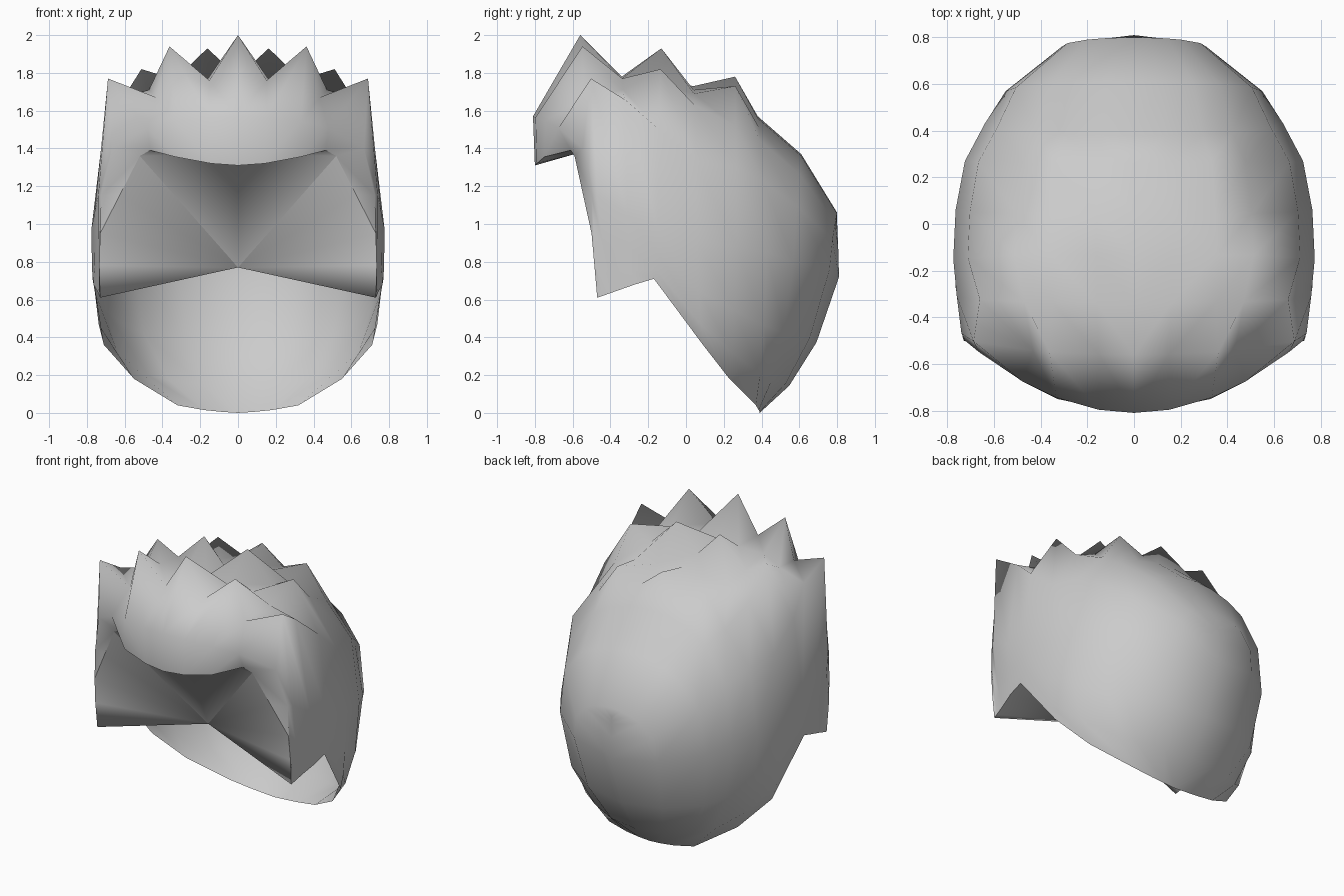
import bpy, bmesh, math

if "Cube" in bpy.data.objects:
    bpy.data.objects.remove(bpy.data.objects["Cube"])

# Half hoops running front to back: top y,z | widest y,x,z | rim y,x,z
STATIONS = [
    (-.81, 1.57, -.50, .725, 1.15, -.44, .735, .62),
    (-.56, 1.76, -.47, .74, 1.15, -.37, .745, .645),
    (-.34, 1.78, -.31, .76, 1.05, -.27, .765, .68),
    (-.13, 1.80, -.15, .775, .98, -.17, .77, .71),
    (.04, 1.73, .06, .765, .90, .09, .71, .36),
    (.26, 1.70, .27, .725, .88, .23, .55, .18),
    (.38, 1.57, .43, .64, .85, .37, .32, .04),
    (.61, 1.37, .57, .55, .80, .385, .18, .015),
    (.80, 1.06, .76, .31, .76, .39, .08, .005),
    (.80, 1.00, .81, 0, .72, .39, 0, 0),
]
# Heights of spike tips and the gaps between them, centre to side
SPIKES = {
    1: (2.0, 1.76, 1.94, 1.67, 1.77),
    2: (1.78, 1.77, 1.77, 1.71, 1.66),
    3: (1.76, 1.93, 1.74, 1.82, 1.50),
    4: (1.73, 1.71, 1.69, 1.63),
    5: (1.78, 1.66, 1.73, 1.52),
}
# Lower edge of the fringe and front edge of the sideburn
FRINGE = [(0, -.80, 1.31), (.14, -.79, 1.32), (.33, -.75, 1.355),
          (.465, -.61, 1.39), (.52, -.59, 1.36), (.625, -.545, 1.155),
          (.73, -.50, .95), (.735, -.485, .78), (.73, -.47, .61)]
ACROSS = (0, .21, .46, .66, .92, 1)
TIP_ACROSS = {1: (0, .205, .49, .585, .93, 1), 2: (0, .21, .46, .62, .87, 1)}


def hoop(index, station):
    """Rounded half section: crown to widest point, then in to the rim."""
    yt, zt, yw, w, zw, yr, xr, zr = station
    pts = []
    for s in TIP_ACROSS.get(index, ACROSS):
        c = math.sqrt(1 - s * s)
        back = s * s if index == 0 else 1 - c
        pts.append([w * s, yt + (yw - yt) * back,
                    zw + (zt - zw) * c ** (.55 if index == 0 else .7)])
    for z, p in zip(SPIKES.get(index, ()), pts):
        p[2] = z
    for f, drop in ((1 / 3, .48), (2 / 3, .8), (1, 1)):
        pts.append([xr + (w - xr) * math.cos(f * math.pi / 2),
                    yw + (yr - yw) * f ** 1.15, zw - (zw - zr) * drop])
    return pts


bm = bmesh.new()
rows = [FRINGE] + [hoop(i, s) for i, s in enumerate(STATIONS)]
grid = [[bm.verts.new(p) for p in row] for row in rows]


def add_face(*verts):
    bm.faces.new(verts).smooth = True


# Outer hair shell, open underneath
for a, b in zip(grid, grid[1:]):
    for j in range(len(a) - 1):
        add_face(a[j], a[j + 1], b[j + 1], b[j])

# Underside of the fringe, running back to the forehead line
lip = grid[0]
brow = bm.verts.new((0, -.59, 1.37))
for j in range(4):
    add_face(lip[j + 1], lip[j], brow)

# Face opening closed by a fan to a sunken centre point
pole = bm.verts.new((0, -.32, .77))
opening = [brow] + lip[4:]
for a, b in zip(opening, opening[1:]):
    add_face(b, a, pole)

# Underside of the sideburn, from its tip back to the notch
under = [row[-1] for row in grid[:5]]
for a, b in zip(under, under[1:]):
    add_face(b, a, pole)

# Hard edges along the hairline and the fan creases
sharp = list(zip(lip, lip[1:])) + list(zip(under, under[1:])) + [(pole, lip[4])]
for pair in sharp:
    bm.edges.get(pair).smooth = False

mesh = bpy.data.meshes.new("spiky_hair")
bm.to_mesh(mesh)
bm.free()
hair = bpy.data.objects.new("spiky_hair", mesh)
bpy.context.collection.objects.link(hair)

# Mirror to the other side
mirror = hair.modifiers.new("mirror", 'MIRROR')
mirror.use_clip = True
mirror.merge_threshold = .001
